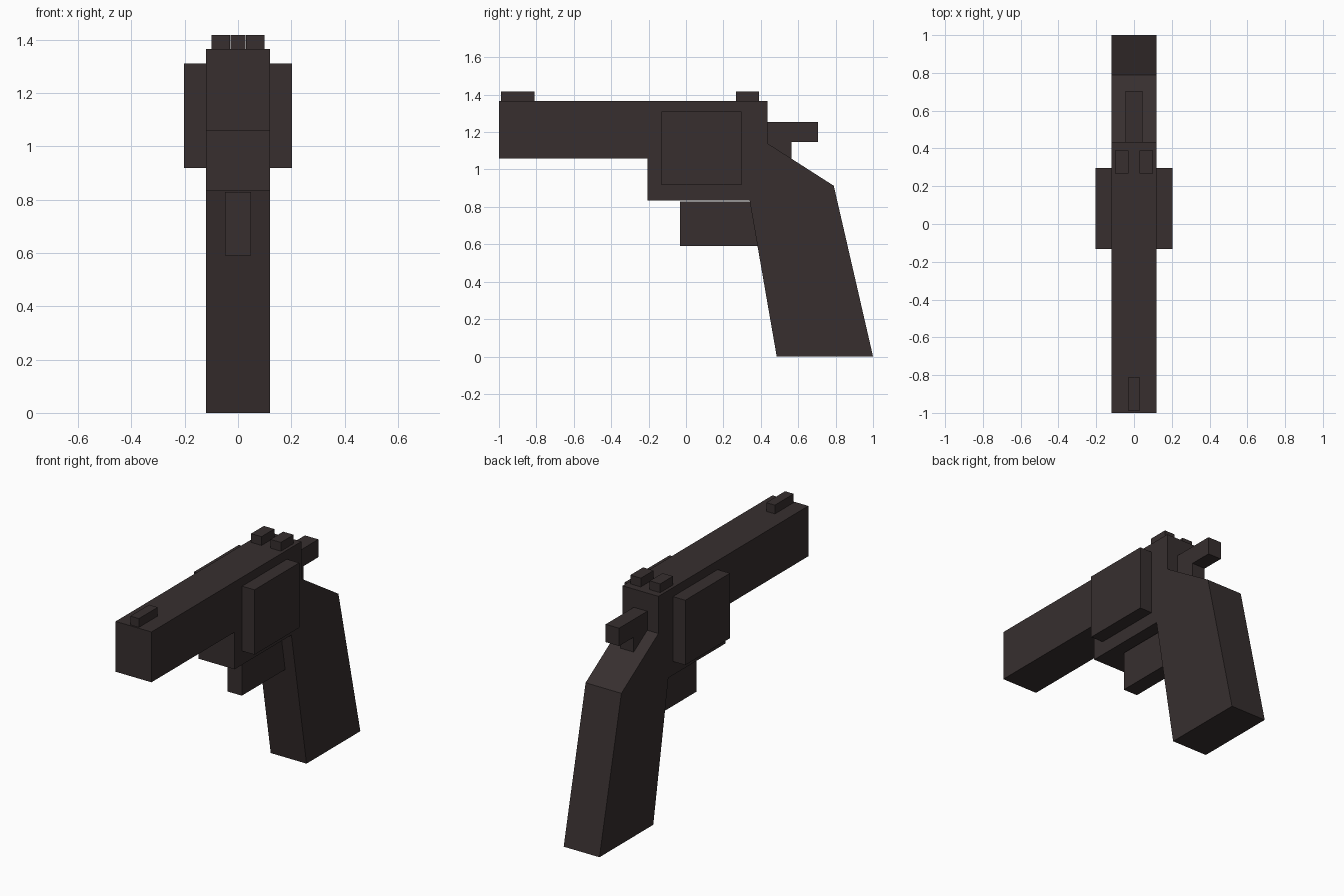
import bpy, bmesh

if "Cube" in bpy.data.objects:
    bpy.data.objects.remove(bpy.data.objects["Cube"])

gunmetal = bpy.data.materials.new("dark_gunmetal")
gunmetal.diffuse_color = (0.038, 0.028, 0.028, 1)
gunmetal.use_nodes = True
gunmetal.node_tree.nodes["Principled BSDF"].inputs["Base Color"].default_value = gunmetal.diffuse_color


def extrude_profile(name, points, x0, x1):
    """Extrude a (y, z) side profile across x."""
    bm = bmesh.new()
    face = bm.faces.new([bm.verts.new((x0, y, z)) for y, z in points])
    new = bmesh.ops.extrude_face_region(bm, geom=[face])["geom"]
    bmesh.ops.translate(bm, vec=(x1 - x0, 0, 0),
                        verts=[g for g in new if isinstance(g, bmesh.types.BMVert)])
    bmesh.ops.recalc_face_normals(bm, faces=bm.faces)
    mesh = bpy.data.meshes.new(name)
    bm.to_mesh(mesh)
    bm.free()
    mesh.materials.append(gunmetal)
    obj = bpy.data.objects.new(name, mesh)
    bpy.context.collection.objects.link(obj)
    return obj


def box(name, x0, x1, y0, y1, z0, z1):
    return extrude_profile(name, [(y0, z0), (y1, z0), (y1, z1), (y0, z1)], x0, x1)


# Barrel, frame and grip share one flat-sided profile
extrude_profile("frame_and_grip", [
    (-1, 1.06), (-0.205, 1.06), (-0.205, 0.835), (0.34, 0.835),
    (0.485, 0), (1, 0), (0.79, 0.913), (0.435, 1.14),
    (0.435, 1.365), (-1, 1.365)], -0.12, 0.12)

# Wide block standing proud of both sides of the frame
box("cylinder_block", -0.203, 0.203, -0.132, 0.297, 0.918, 1.311)

# Trigger guard, just below the frame
box("trigger_guard", -0.048, 0.048, -0.032, 0.42, 0.59, 0.828)

# Hammer with its stem running down into the back of the grip
extrude_profile("hammer", [
    (0.40, 1.02), (0.565, 1.02), (0.565, 1.147), (0.705, 1.147),
    (0.705, 1.255), (0.40, 1.255)], -0.045, 0.045)

# Sights
box("front_sight", -0.029, 0.029, -0.99, -0.81, 1.34, 1.418)
for side, x0, x1 in (("left", -0.1, -0.03), ("right", 0.03, 0.1)):
    box("rear_sight_" + side, x0, x1, 0.268, 0.39, 1.34, 1.418)
